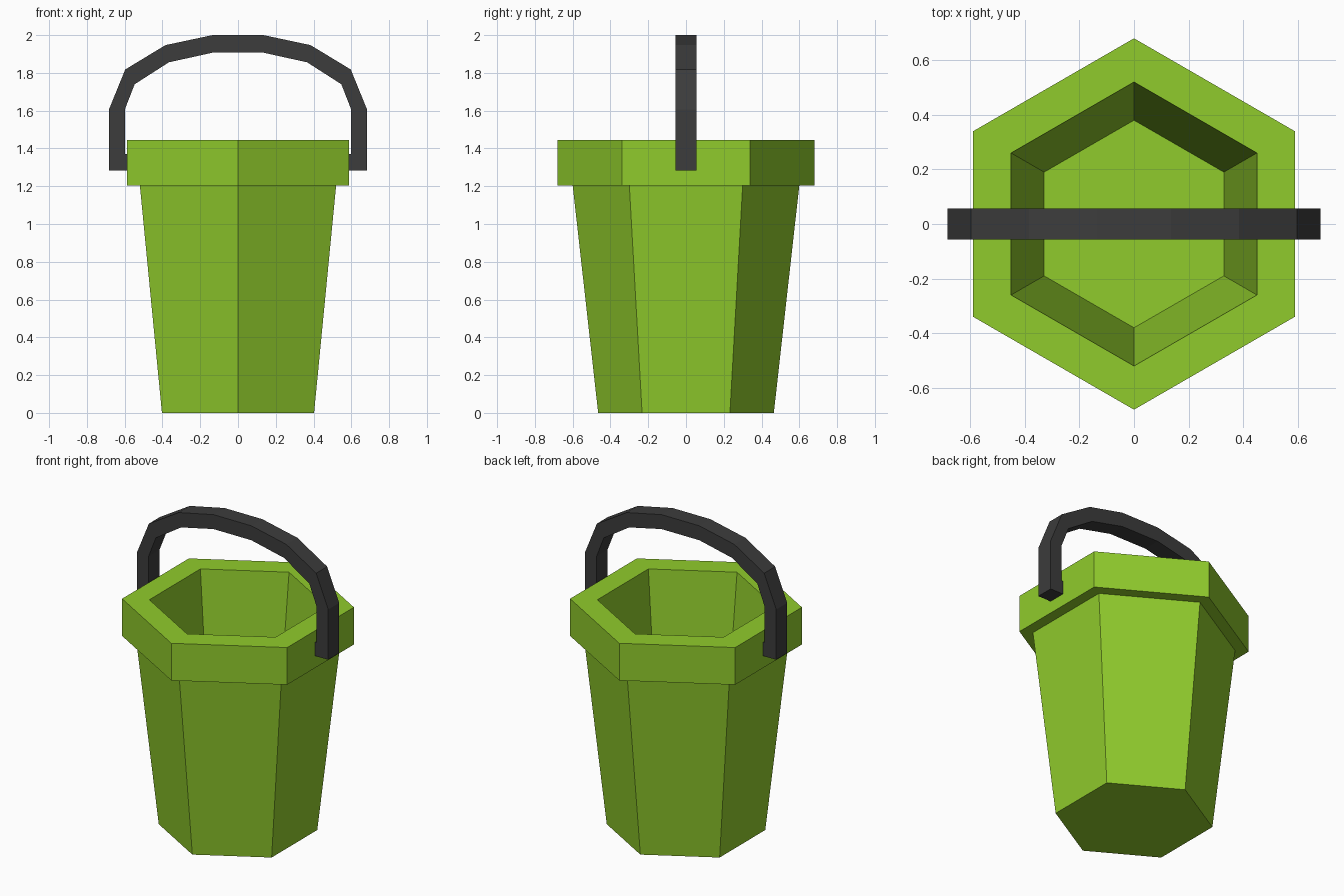
import bpy, bmesh, math

if "Cube" in bpy.data.objects:
    bpy.data.objects.remove(bpy.data.objects["Cube"])


def material(name, color):
    m = bpy.data.materials.new(name)
    m.diffuse_color = color
    m.use_nodes = True
    m.node_tree.nodes["Principled BSDF"].inputs["Base Color"].default_value = m.diffuse_color
    return m


def finish(name, bm, mat):
    bmesh.ops.recalc_face_normals(bm, faces=bm.faces)
    me = bpy.data.meshes.new(name)
    bm.to_mesh(me)
    bm.free()
    me.materials.append(mat)
    ob = bpy.data.objects.new(name, me)
    bpy.context.collection.objects.link(ob)
    return ob


def loft(name, rings, mat):
    """Skin a list of equal-length vertex rings and cap both ends."""
    bm = bmesh.new()
    vs = [[bm.verts.new(p) for p in r] for r in rings]
    n = len(rings[0])
    for a, b in zip(vs, vs[1:]):
        for i in range(n):
            j = (i + 1) % n
            bm.faces.new((a[i], a[j], b[j], b[i]))
    bm.faces.new(vs[0])
    bm.faces.new(vs[-1])
    return finish(name, bm, mat)


def hexagon(r, z):
    angles = [math.radians(90 + 60 * i) for i in range(6)]
    return [(r * math.cos(a), r * math.sin(a), z) for a in angles]


green = material("green", (0.28, 0.60, 0.025, 1))
dark = material("dark_grey", (0.045, 0.045, 0.045, 1))

# Bucket: tapered outside, thick rim, tapered inside down to the floor
profile = [(0.465, 0), (0.60, 1.205), (0.68, 1.205), (0.68, 1.445),
           (0.52, 1.445), (0.38, 0.20)]
loft("bucket", [hexagon(r, z) for r, z in profile], green)

# Handle: outer and inner points of the right half, mirrored to the left
W = 0.056
half = [((0.683, 1.283), (0.599, 1.283)), ((0.683, 1.607), (0.599, 1.607)),
        ((0.597, 1.818), (0.547, 1.74)), ((0.384, 1.947), (0.366, 1.856)),
        ((0.135, 2.0), (0.135, 1.907))]
path = half + [((-o[0], o[1]), (-i[0], i[1])) for o, i in reversed(half)]
loft("handle", [[(o[0], -W, o[1]), (o[0], W, o[1]), (i[0], W, i[1]), (i[0], -W, i[1])]
                for o, i in path], dark)

# Short pins joining the handle ends to the rim
for side, s in (("right", 1), ("left", -1)):
    loft("handle_pin_" + side,
         [[(s * x, -W, 1.283), (s * x, W, 1.283), (s * x, W, 1.37), (s * x, -W, 1.37)]
          for x in (0.57, 0.60)], dark)
